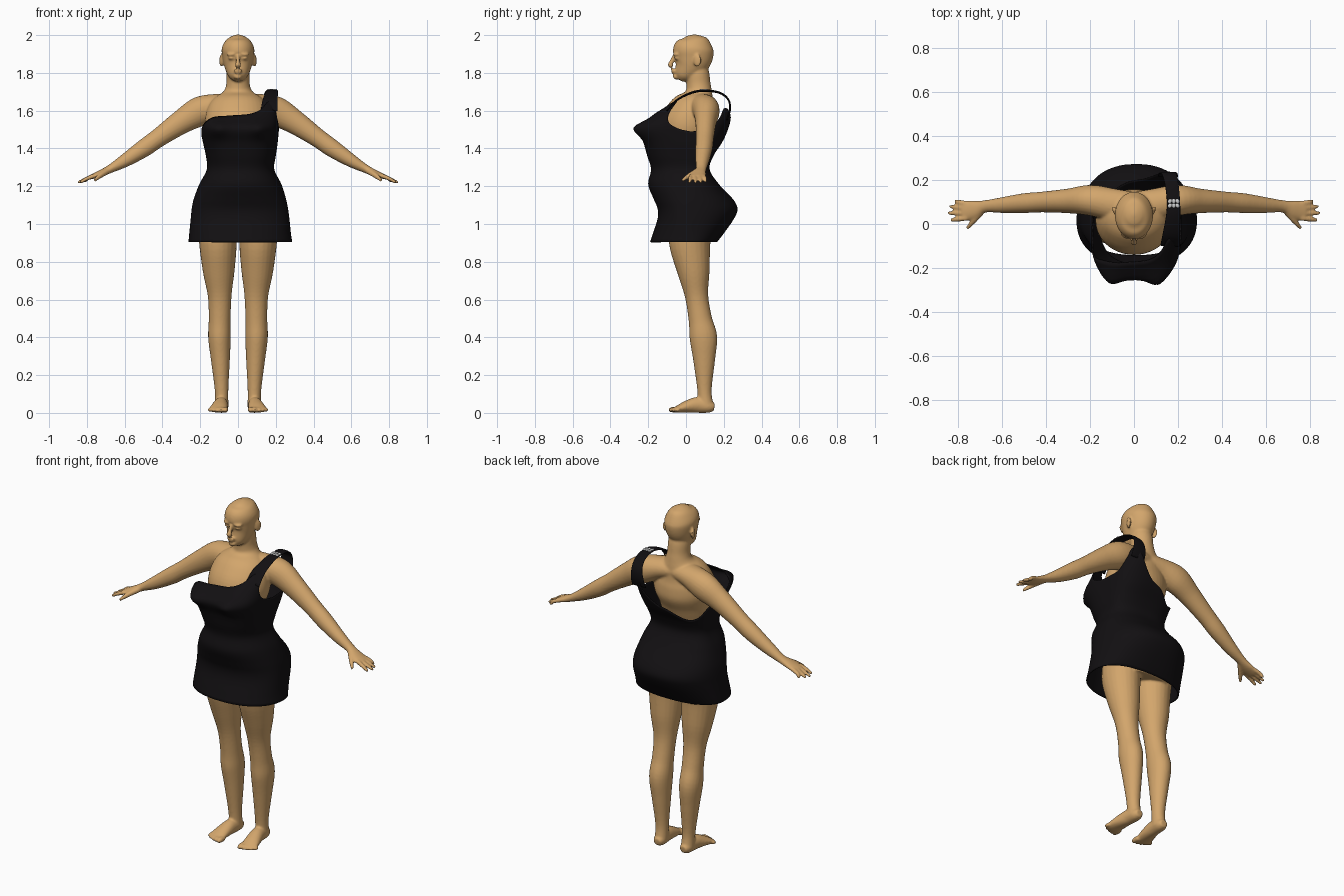
import bpy, bmesh, math
from mathutils import Vector, Matrix


def material(name, col):
    m = bpy.data.materials.new(name)
    m.diffuse_color = (*col, 1)
    return m


SKIN = material("skin", (0.65, 0.38, 0.15))
BLACK = material("black_cloth", (0.006, 0.005, 0.006))


def curve(keys, rows, t):
    """Smooth interpolation of rows placed at keys."""
    n = len(keys)
    i = max(0, min(n - 2, sum(k <= t for k in keys) - 1))

    def slope(j, c):
        a, b = max(0, j - 1), min(n - 1, j + 1)
        return (rows[b][c] - rows[a][c]) / (keys[b] - keys[a])
    h = keys[i + 1] - keys[i]
    u = (t - keys[i]) / h
    return [(2*u**3 - 3*u*u + 1) * rows[i][c] + (u**3 - 2*u*u + u) * h * slope(i, c)
            + (3*u*u - 2*u**3) * rows[i + 1][c] + (u**3 - u*u) * h * slope(i + 1, c)
            for c in range(len(rows[0]))]


def tube(bm, rows, side=(1, 0, 0), sx=1, n=24, sub=5):
    """Closed elliptical loft; row = x, y, z, radius along side, other radius."""
    keys = list(range(len(rows)))
    pts = [curve(keys, rows, i / sub) for i in range((len(rows) - 1) * sub + 1)]
    pos = [Vector((p[0] * sx, p[1], p[2])) for p in pts]
    rings = []
    for i, p in enumerate(pts):
        t = (pos[min(i + 1, len(pos) - 1)] - pos[max(i - 1, 0)]).normalized()
        a = Vector(side)
        a = (a - t * a.dot(t)).normalized()
        b = t.cross(a)
        rings.append([bm.verts.new(pos[i] + a * p[3] * math.cos(k * math.tau / n)
                                   + b * p[4] * math.sin(k * math.tau / n)) for k in range(n)])
    for r, q in zip(rings, rings[1:]):
        for k in range(n):
            bm.faces.new((r[k], r[(k + 1) % n], q[(k + 1) % n], q[k]))
    bm.faces.new(rings[0])
    bm.faces.new(rings[-1])


def ball(bm, c, r, rot=0):
    m = Matrix.Translation(c) @ Matrix.Rotation(rot, 4, 'Z') @ Matrix.Diagonal((*r, 1))
    bmesh.ops.create_icosphere(bm, subdivisions=3, radius=1, matrix=m)


def finish(bm, name, mat=None):
    bmesh.ops.recalc_face_normals(bm, faces=bm.faces)
    for f in bm.faces:
        f.smooth = True
    me = bpy.data.meshes.new(name)
    bm.to_mesh(me)
    bm.free()
    ob = bpy.data.objects.new(name, me)
    bpy.context.collection.objects.link(ob)
    if mat:
        me.materials.append(mat)
    return ob


# --- body: overlapping lofts fused by a voxel remesh ---
bm = bmesh.new()
# torso and neck
tube(bm, [(0, .04, .93, .18, .12), (0, .06, 1.07, .2, .16), (0, .01, 1.2, .165, .13),
          (0, -.02, 1.3, .14, .11), (0, -.01, 1.42, .155, .13), (0, .01, 1.52, .175, .15),
          (0, .035, 1.6, .165, .128), (0, .06, 1.66, .13, .09), (0, .068, 1.70, .078, .07),
          (0, .066, 1.74, .062, .064), (0, .06, 1.80, .06, .062), (0, .05, 1.86, .05, .05)], n=40)
# head
tube(bm, [(0, -.032, 1.762, .022, .02), (0, -.018, 1.785, .048, .048), (0, .015, 1.83, .07, .083),
          (0, .035, 1.88, .082, .104), (0, .04, 1.93, .086, .106), (0, .045, 1.97, .066, .082),
          (0, .045, 1.992, .038, .048), (0, .045, 2.003, .008, .01)], n=40)
# nose, lips and chin
tube(bm, [(0, -.062, 1.89, .009, .01), (0, -.074, 1.862, .011, .012), (0, -.085, 1.843, .015, .012),
          (0, -.072, 1.833, .013, .01)], n=12)
ball(bm, (0, -.068, 1.815), (.024, .011, .006))
ball(bm, (0, -.066, 1.803), (.021, .012, .007))
ball(bm, (0, -.05, 1.78), (.022, .02, .016))

for s in (1, -1):
    # brow, eye, ear
    ball(bm, (s * .036, -.054, 1.898), (.026, .014, .007), s * .3)
    ball(bm, (s * .035, -.048, 1.878), (.018, .014, .009), s * .3)
    ball(bm, (s * .088, .06, 1.865), (.009, .022, .034), s * -.35)
    # arm
    tube(bm, [(0, .075, 1.64, .07, .05), (.1, .09, 1.628, .072, .062), (.2, .108, 1.597, .07, .078),
              (.3, .105, 1.54, .056, .064), (.42, .1, 1.457, .047, .05), (.5, .095, 1.40, .045, .047),
              (.6, .086, 1.335, .036, .035), (.68, .08, 1.29, .028, .022), (.73, .066, 1.267, .042, .018),
              (.78, .06, 1.248, .044, .012)], (0, 1, 0), s)
    # fingers and thumb
    for y0, x1, y1 in ((.094, .812, .105), (.071, .84, .08), (.048, .848, .05), (.026, .835, .018)):
        tube(bm, [(.76, y0, 1.256, .012, .012), (.8, (y0 + y1) / 2, 1.24, .011, .011),
                  (x1, y1, 1.22, .008, .008)], (0, 1, 0), s, n=12)
    tube(bm, [(.69, .06, 1.28, .016, .014), (.73, .015, 1.255, .014, .013),
              (.76, -.02, 1.23, .008, .008)], (0, 0, 1), s, n=12)
    # leg
    tube(bm, [(.108, .03, .99, .1, .115), (.106, .02, .9, .1, .11), (.102, .04, .75, .084, .086),
              (.097, .056, .62, .063, .062), (.097, .075, .5, .058, .062), (.098, .092, .4, .06, .073),
              (.093, .096, .28, .05, .058), (.087, .098, .12, .036, .038),
              (.086, .105, .03, .036, .042)], (1, 0, 0), s)
    # foot and toes
    tube(bm, [(.085, .15, .03, .022, .02), (.086, .12, .034, .034, .034), (.09, .06, .042, .037, .042),
              (.098, .0, .032, .044, .031), (.107, -.05, .018, .048, .017),
              (.108, -.062, .015, .046, .012)], (1, 0, 0), s)
    for i in range(5):
        x, y = .067 + .021 * i, -.083 + .002 * i * i
        r = .0155 - .0012 * i
        tube(bm, [(x, -.04, .016, r, r), (x, y + .012, .017, r, r), (x + .002, y - .008, .013, r * .6, r * .6)],
             (1, 0, 0), s, n=12)
body = finish(bm, "body", SKIN)
rm = body.modifiers.new("fuse", 'REMESH')
rm.mode = 'VOXEL'
rm.voxel_size = .006
rm.use_smooth_shade = True
sm = body.modifiers.new("soften", 'SMOOTH')
sm.factor = .5
sm.iterations = 5

# --- dress: loft with a top edge that varies around the body ---
SECT_Z = [.905, .95, 1.03, 1.08, 1.13, 1.21, 1.29, 1.36, 1.43, 1.51, 1.56, 1.60, 1.65]
SECT = [(-.262, .287, -.19, .165), (-.258, .28, -.175, .2), (-.25, .272, -.15, .255),
        (-.245, .265, -.15, .273), (-.235, .255, -.17, .25), (-.205, .23, -.2, .175),
        (-.165, .192, -.185, .125), (-.17, .2, -.205, .145), (-.185, .21, -.225, .19),
        (-.2, .217, -.255, .23), (-.195, .217, -.195, .252), (-.19, .217, -.145, .255),
        (-.19, .215, -.075, .25)]
TOP_A = [0, 20, 33, 42, 55, 70, 90, 120, 150, 180, 210, 235, 270, 290, 305, 322, 338, 360]
TOP = [(z,) for z in (1.49, 1.5, 1.56, 1.61, 1.6, 1.53, 1.45, 1.39, 1.4, 1.46, 1.53, 1.565,
                      1.578, 1.605, 1.645, 1.645, 1.56, 1.49)]
NU, NV = 120, 48
bm = bmesh.new()
grid = []
for i in range(NU):
    a = i * 360 / NU
    top = curve(TOP_A, TOP, a)[0]
    c, s = math.cos(math.radians(a)), math.sin(math.radians(a))
    col = []
    for j in range(NV + 1):
        z = .905 + (top - .905) * j / NV
        x0, x1, y0, y1 = curve(SECT_Z, SECT, z)
        p = .88 - .26 * max(0, min(1, (z - 1.2) / .3))
        x = (x0 + x1) / 2 + (x1 - x0) / 2 * math.copysign(abs(c) ** p, c)
        y = .02 + ((y1 - .02) if s > 0 else (.02 - y0)) * math.copysign(abs(s) ** p, s)
        if s < 0:  # bust
            y -= .03 * math.exp(-((abs(x) - .11) / .05) ** 2 - ((z - 1.505) / .045) ** 2)
        col.append(bm.verts.new((x, y, z)))
    grid.append(col)
for i in range(NU):
    for j in range(NV):
        p, q = grid[i], grid[(i + 1) % NU]
        bm.faces.new((p[j], q[j], q[j + 1], p[j + 1]))
dress = finish(bm, "dress", BLACK)
so = dress.modifiers.new("cloth", 'SOLIDIFY')
so.thickness = .006

# --- shoulder strap ---
bm = bmesh.new()
tube(bm, [(.165, -.1, 1.6, .045, .004), (.17, -.05, 1.655, .04, .005), (.178, .03, 1.695, .033, .006),
          (.18, .1, 1.706, .03, .006), (.172, .18, 1.694, .031, .006), (.162, .226, 1.655, .034, .005),
          (.156, .232, 1.6, .042, .005), (.155, .216, 1.55, .046, .004)], n=20)
finish(bm, "shoulder_strap", BLACK)

# --- clasp stones ---
bm = bmesh.new()
for i in range(3):
    for j in range(2):
        ball(bm, (.164 + .017 * i, .084 + .02 * j, 1.711), (.009, .011, .005), .5 * (i - 1))
finish(bm, "strap_clasp")
